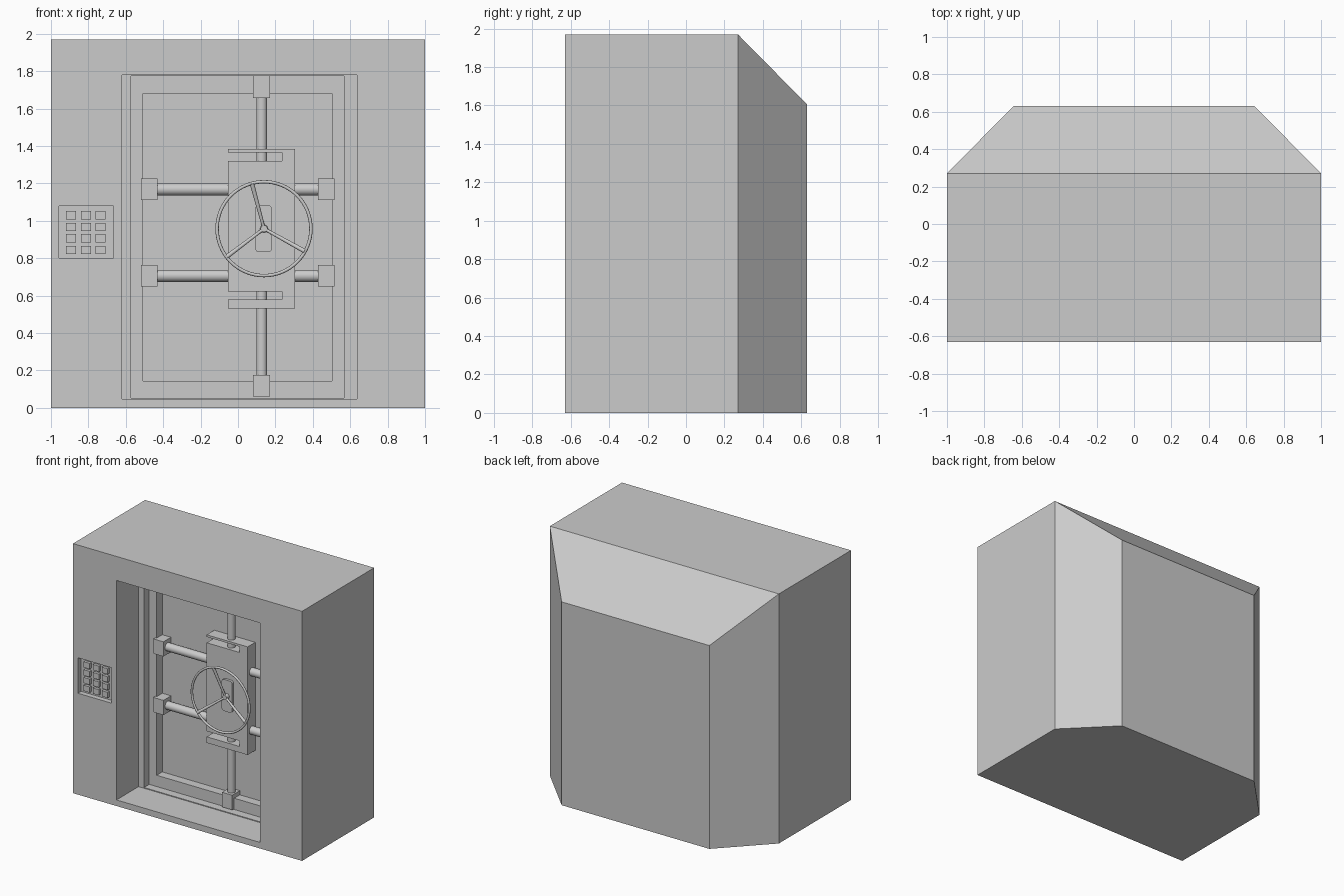
import bpy, bmesh
from math import radians, cos, sin, pi
from mathutils import Vector

if "Cube" in bpy.data.objects:
    bpy.data.objects.remove(bpy.data.objects["Cube"])


def mesh_obj(name, bm):
    bmesh.ops.recalc_face_normals(bm, faces=bm.faces)
    me = bpy.data.meshes.new(name)
    bm.to_mesh(me)
    bm.free()
    ob = bpy.data.objects.new(name, me)
    bpy.context.collection.objects.link(ob)
    return ob


def box(name, x0, x1, y0, y1, z0, z1):
    bm = bmesh.new()
    bmesh.ops.create_cube(bm, size=1)
    for v in bm.verts:
        v.co = ((x0 + x1) / 2 + v.co.x * (x1 - x0),
                (y0 + y1) / 2 + v.co.y * (y1 - y0),
                (z0 + z1) / 2 + v.co.z * (z1 - z0))
    return mesh_obj(name, bm)


def extrude_xz(name, pts, y0, y1):
    bm = bmesh.new()
    f = bm.faces.new([bm.verts.new((x, y0, z)) for x, z in pts])
    ext = bmesh.ops.extrude_face_region(bm, geom=[f])["geom"]
    for v in ext:
        if isinstance(v, bmesh.types.BMVert):
            v.co.y = y1
    return mesh_obj(name, bm)


def smooth(ob):
    bpy.ops.object.select_all(action='DESELECT')
    bpy.context.view_layer.objects.active = ob
    ob.select_set(True)
    bpy.ops.object.shade_smooth_by_angle(angle=radians(40))


def rod(name, a, b, r1, r2=None, sides=32):
    a, b = Vector(a), Vector(b)
    bm = bmesh.new()
    bmesh.ops.create_cone(bm, cap_ends=True, segments=sides, radius1=r1,
                          radius2=r1 if r2 is None else r2, depth=(b - a).length)
    rot = (b - a).to_track_quat('Z', 'Y')
    for v in bm.verts:
        v.co = rot @ v.co + (a + b) / 2
    ob = mesh_obj(name, bm)
    smooth(ob)
    return ob


def cut(ob, *dims):
    cutter = box("cutter", *dims)
    cutter.hide_render = True
    mod = ob.modifiers.new("cut", 'BOOLEAN')
    mod.operation = 'DIFFERENCE'
    mod.solver = 'EXACT'
    mod.object = cutter
    bpy.context.view_layer.objects.active = ob
    bpy.ops.object.modifier_apply(modifier=mod.name)
    bpy.data.objects.remove(cutter)


F = -0.63          # front plane
FLOOR = F + 0.41   # deepest door panel
PLATE = F + 0.315  # front of housing and bolt blocks

# Body: convex shell with slanted back corners and slanted back top
bm = bmesh.new()
for s in (-1, 1):
    for x, y, top in ((1, F, 1.97), (1, 0.27, 1.97), (0.645, 0.63, 1.605)):
        for z in (0, top):
            bm.verts.new((s * x, y, z))
bmesh.ops.convex_hull(bm, input=bm.verts)
bmesh.ops.dissolve_limit(bm, angle_limit=0.02, verts=bm.verts, edges=bm.edges)
body = mesh_obj("safe_body", bm)

# Stepped door recess and keypad recess
cut(body, -0.62, 0.635, F - 0.1, F + 0.275, 0.048, 1.78)
cut(body, -0.572, 0.568, F - 0.05, F + 0.34, 0.054, 1.774)
cut(body, -0.507, 0.503, F - 0.02, FLOOR, 0.143, 1.68)
cut(body, -0.957, -0.665, F - 0.1, F + 0.04, 0.80, 1.08)

# Keypad buttons
for x in (-0.893, -0.813, -0.735):
    for z in (1.03, 0.967, 0.906, 0.844):
        box("keypad_button", x - 0.026, x + 0.026, F + 0.018, F + 0.045,
            z - 0.0225, z + 0.0225)

# Lock housing with two side slots
xl, xr, xs = -0.053, 0.305, 0.235
extrude_xz("lock_housing", [
    (xl, 0.53), (xr, 0.53), (xr, 1.383), (xl, 1.383), (xl, 1.366), (xs, 1.366),
    (xs, 1.32), (xl, 1.32), (xl, 0.622), (xs, 0.622), (xs, 0.578), (xl, 0.578)],
    PLATE, FLOOR + 0.005)

# Locking bars and their end blocks
BY = F + 0.367
for z in (1.168, 0.706):
    rod("cross_bar", (-0.48, BY, z), (0.47, BY, z), 0.032)
    for x in (-0.475, 0.471):
        box("side_bolt_block", x - 0.044, x + 0.044, PLATE, FLOOR + 0.005,
            z - 0.058, z + 0.058)
rod("upright_bar", (0.127, BY, 0.12), (0.127, BY, 1.72), 0.029)
for z in (0.118, 1.715):
    box("end_bolt_block", 0.081, 0.17, PLATE, FLOOR + 0.005, z - 0.058, z + 0.058)

# Rounded backplate under the hub
r = 0.02
pts = []
for i, (cx, cz) in enumerate(((0.182, 1.083), (0.092, 1.083), (0.092, 0.833), (0.182, 0.833))):
    sx, sz = (-1, 1, 1, -1)[i], (-1, -1, 1, 1)[i]
    for k in range(6):
        a = i * pi / 2 + k * pi / 10
        pts.append((cx + sx * r + r * cos(a), cz + sz * r + r * sin(a)))
smooth(extrude_xz("hub_plate", pts, F + 0.295, PLATE + 0.005))

# Hand wheel: rim, hub and three raked spokes
WX, WZ, RIM_Y, HUB_Y = 0.139, 0.958, F + 0.215, F + 0.275
bpy.ops.mesh.primitive_torus_add(location=(WX, RIM_Y, WZ), rotation=(pi / 2, 0, 0),
                                 major_radius=0.251, minor_radius=0.009,
                                 major_segments=64, minor_segments=12)
rim = bpy.context.object
rim.name = "wheel_rim"
smooth(rim)
rod("wheel_hub", (WX, PLATE, WZ), (WX, HUB_Y - 0.012, WZ), 0.022, 0.018)
for deg in (105, 217, 331):
    a = radians(deg)
    rod("wheel_spoke", (WX, HUB_Y, WZ),
        (WX + 0.249 * cos(a), RIM_Y, WZ + 0.249 * sin(a)), 0.008, 0.012, 16)
